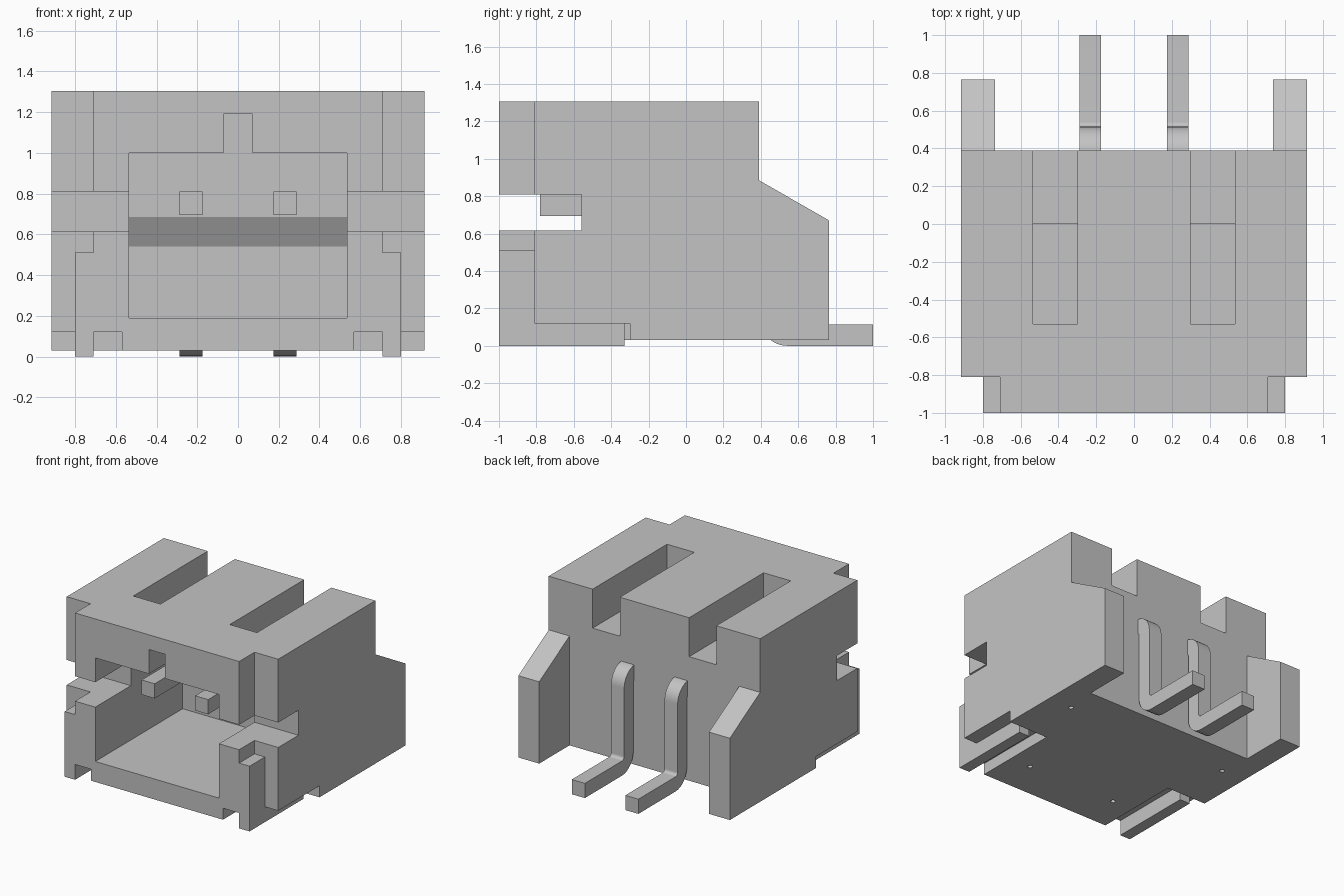
import bpy, bmesh
from math import sin, cos, radians

old = bpy.data.objects.get("Cube")
if old:
    bpy.data.objects.remove(old, do_unlink=True)

grey = bpy.data.materials.new("plain grey")
grey.use_nodes = True
COLOUR = (0.55, 0.55, 0.55, 1)
grey.diffuse_color = COLOUR
grey.node_tree.nodes["Principled BSDF"].inputs["Base Color"].default_value = COLOUR


def prism(name, profile, x0, x1):
    """Extrude a (y, z) outline along x."""
    bm = bmesh.new()
    face = bm.faces.new([bm.verts.new((x0, y, z)) for y, z in profile])
    out = bmesh.ops.extrude_face_region(bm, geom=[face])
    verts = [v for v in out["geom"] if isinstance(v, bmesh.types.BMVert)]
    bmesh.ops.translate(bm, vec=(x1 - x0, 0, 0), verts=verts)
    bmesh.ops.recalc_face_normals(bm, faces=bm.faces[:])
    mesh = bpy.data.meshes.new(name)
    bm.to_mesh(mesh)
    bm.free()
    mesh.materials.append(grey)
    obj = bpy.data.objects.new(name, mesh)
    bpy.context.collection.objects.link(obj)
    return obj


def box(name, x0, x1, y0, y1, z0, z1):
    return prism(name, [(y0, z0), (y1, z0), (y1, z1), (y0, z1)], x0, x1)


def activate(obj):
    bpy.ops.object.select_all(action='DESELECT')
    obj.select_set(True)
    bpy.context.view_layer.objects.active = obj


def cut(obj, cutter):
    activate(obj)
    mod = obj.modifiers.new("cut", 'BOOLEAN')
    mod.operation = 'DIFFERENCE'
    mod.solver = 'EXACT'
    mod.object = cutter
    bpy.ops.object.modifier_apply(modifier=mod.name)
    bpy.data.objects.remove(cutter, do_unlink=True)


def arc(cy, cz, r, a0, a1, n=8):
    angles = [radians(a0 + (a1 - a0) * i / n) for i in range(n + 1)]
    return [(cy + r * cos(a), cz + r * sin(a)) for a in angles]


# Housing: side outline with sloped rear wings
housing = prism("housing", [(-1, 0.03), (0.765, 0.03), (0.765, 0.67),
                            (0.39, 0.885), (0.39, 1.305), (-1, 1.305)], -0.915, 0.915)

# Gap between the rear wings
cut(housing, box("wing_gap", -0.735, 0.735, 0.39, 1.2, -0.5, 1.2))

# Mating cavity with overhanging back wall, and key notch above it
cut(housing, prism("cavity", [(-1.2, 0.19), (0.08, 0.19), (0.08, 0.54),
                              (0, 0.685), (0, 1.0), (-1.2, 1.0)], -0.535, 0.535))
cut(housing, box("key_notch", -0.07, 0.07, -1.2, 0, 0.9, 1.19))

# Slit across the front jaws
cut(housing, box("jaw_slit", -1.2, 1.2, -1.2, -0.56, 0.615, 0.81))

for s in (-1, 1):
    # Narrowed front corner, roof slot and pocket for the solder tab
    cut(housing, box("corner", s * 0.71, s * 1.2, -1.2, -0.81, -0.2, 1.6))
    cut(housing, prism("roof_slot", [(-0.53, 0.9), (-0.1, 0.9), (0, 1.0), (0.6, 1.0),
                                     (0.6, 1.5), (-0.53, 1.5)], s * 0.3, s * 0.535))
    cut(housing, box("tab_pocket", s * 0.57, s * 1.2, -1.2, -0.3, -0.2, 0.12))
    # Small round dimples underneath
    for x, y in ((0.71, 0.14), (0.39, -0.7)):
        bpy.ops.mesh.primitive_cylinder_add(vertices=16, radius=0.018, depth=0.1,
                                            location=(s * x, y, 0.03))
        cut(housing, bpy.context.object)

# Solder tabs and bent pins
for side, s in (("right", -1), ("left", 1)):
    prism("solder_tab_" + side, [(-1, 0), (-0.33, 0), (-0.33, 0.12), (-0.81, 0.12),
                                 (-0.81, 0.51), (-1, 0.51)], s * 0.71, s * 0.8)
    outline = [(-0.78, 0.695), (-0.78, 0.81)]
    outline += arc(0.375, 0.67, 0.14, 90, 0)
    outline += arc(0.54, 0.14, 0.025, 180, 270)
    outline += [(1, 0.115), (1, 0)]
    outline += arc(0.54, 0.14, 0.14, 270, 180)
    outline += arc(0.375, 0.67, 0.025, 0, 90)
    pin = prism("pin_" + side, outline, s * 0.175, s * 0.288)
    activate(pin)
    bpy.ops.object.shade_smooth_by_angle(angle=radians(30))
